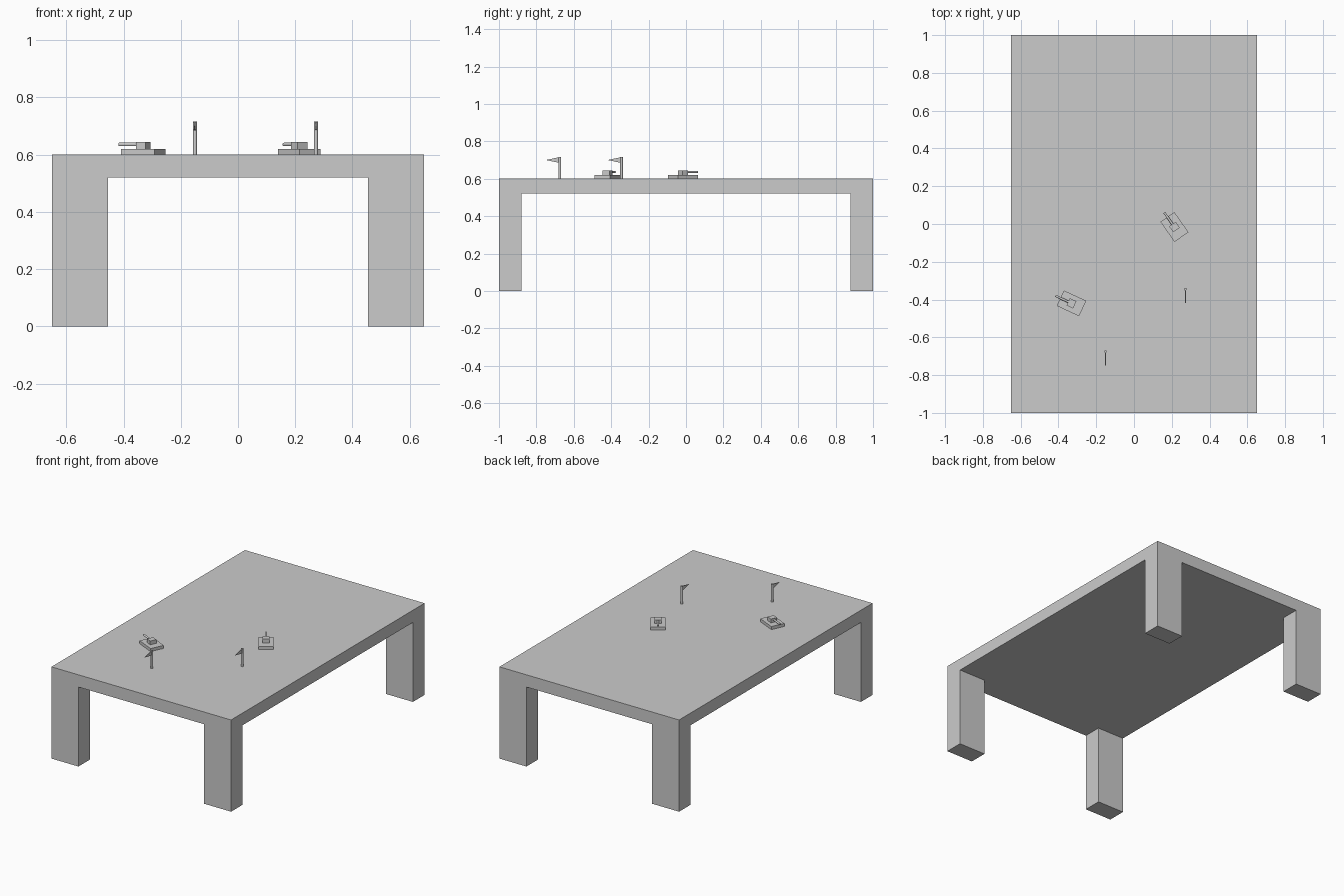
import bpy, bmesh
from math import radians, pi
from mathutils import Matrix, Vector

if "Cube" in bpy.data.objects:
    bpy.data.objects.remove(bpy.data.objects["Cube"])


def finish(name, bm, matrix=Matrix()):
    bmesh.ops.recalc_face_normals(bm, faces=bm.faces)
    mesh = bpy.data.meshes.new(name)
    bm.to_mesh(mesh)
    bm.free()
    obj = bpy.data.objects.new(name, mesh)
    obj.matrix_world = matrix
    bpy.context.collection.objects.link(obj)
    return obj


def box(name, lo, hi, matrix=Matrix()):
    lo, hi = Vector(lo), Vector(hi)
    bm = bmesh.new()
    bmesh.ops.create_cube(bm, size=1, matrix=Matrix.Translation((lo + hi) / 2)
                          @ Matrix.Diagonal((*(hi - lo), 1)))
    return finish(name, bm, matrix)


def rod(name, radius, length, sides, local, matrix=Matrix()):
    bm = bmesh.new()
    bmesh.ops.create_cone(bm, cap_ends=True, segments=sides, radius1=radius,
                          radius2=radius, depth=length, matrix=local)
    return finish(name, bm, matrix)


TOP = 0.60

# Table slab and four corner legs
box("table_top", (-0.65, -1, 0.52), (0.65, 1, TOP))
for sx, side in ((-1, "left"), (1, "right")):
    for sy, end in ((-1, "front"), (1, "back")):
        cx, cy = sx * 0.5525, sy * 0.94
        box(f"{end}_{side}_leg", (cx - 0.0975, cy - 0.06, 0), (cx + 0.0975, cy + 0.06, 0.52))


# Miniature tank, barrel along local +x
def tank(tag, x, y, heading):
    m = Matrix.Translation((x, y, TOP)) @ Matrix.Rotation(radians(heading), 4, 'Z')
    box(f"tank_hull_{tag}", (-0.065, -0.045, 0), (0.065, 0.045, 0.02), m)
    box(f"tank_turret_{tag}", (-0.019, -0.021, 0.02), (0.019, 0.021, 0.045), m)
    local = Matrix.Translation((0.0535, 0, 0.036)) @ Matrix.Rotation(pi / 2, 4, 'Y')
    rod(f"tank_barrel_{tag}", 0.006, 0.08, 12, local, m)


tank("right", 0.214, -0.016, 125)
tank("left", -0.331, -0.42, 155)


# Marker flag: pole with a thin triangular pennant toward -y
def flag(tag, x, y):
    m = Matrix.Translation((x, y, TOP))
    rod(f"flag_pole_{tag}", 0.007, 0.117, 12, Matrix.Translation((0, 0, 0.0585)), m)
    bm = bmesh.new()
    face = bm.faces.new([bm.verts.new((-0.002, py, pz)) for py, pz in
                         ((-0.004, 0.085), (-0.004, 0.115), (-0.074, 0.10))])
    ext = bmesh.ops.extrude_face_region(bm, geom=[face], use_keep_orig=True)
    verts = [g for g in ext["geom"] if isinstance(g, bmesh.types.BMVert)]
    bmesh.ops.translate(bm, verts=verts, vec=(0.004, 0, 0))
    finish(f"flag_pennant_{tag}", bm, m)


flag("left", -0.151, -0.675)
flag("right", 0.272, -0.345)
